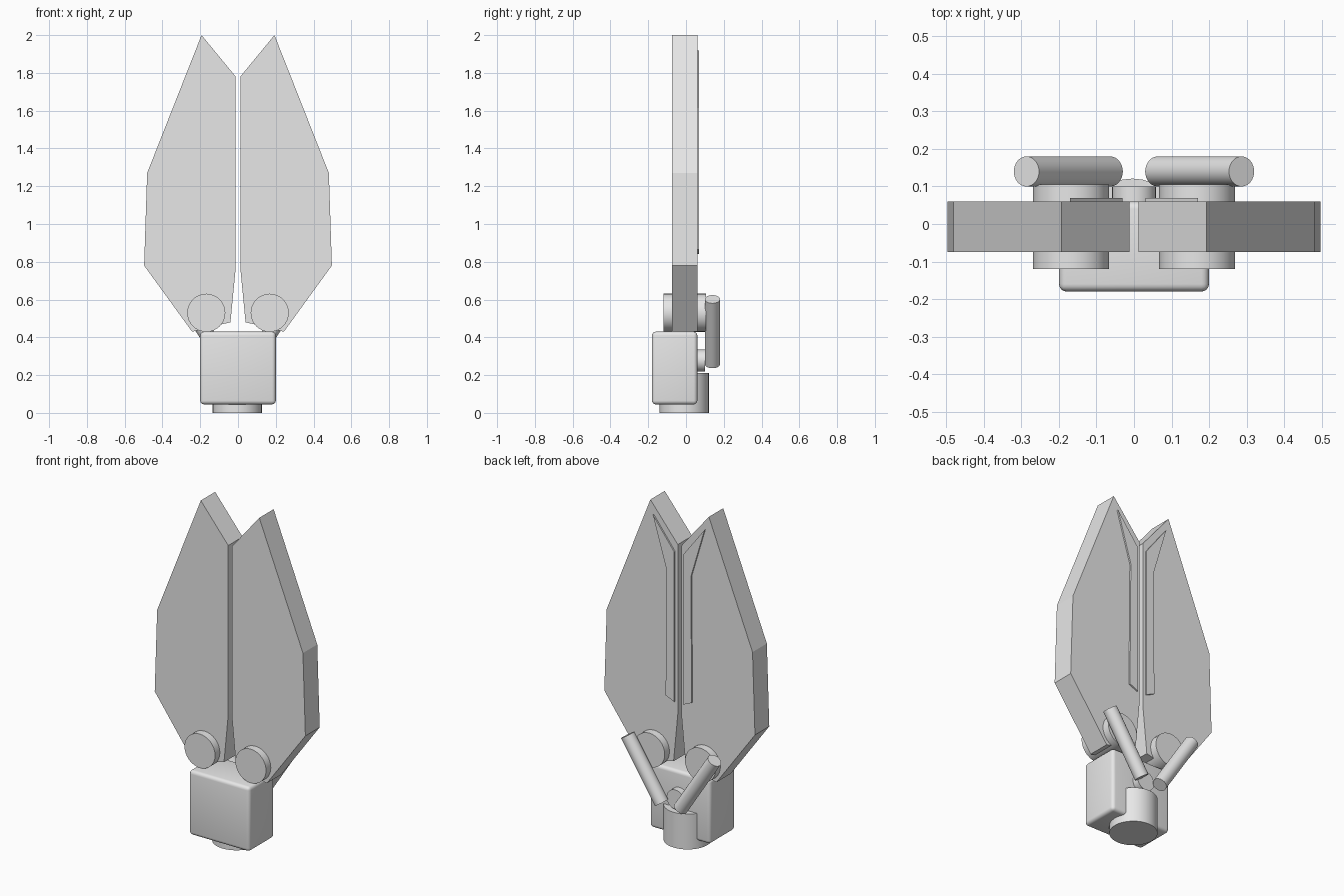
import bpy, bmesh, math
from mathutils import Vector

if "Cube" in bpy.data.objects:
    bpy.data.objects.remove(bpy.data.objects["Cube"])

grey = bpy.data.materials.new("plain grey")
grey.diffuse_color = (0.8, 0.8, 0.8, 1)
grey.use_nodes = True
grey.node_tree.nodes["Principled BSDF"].inputs["Base Color"].default_value = grey.diffuse_color


def finish(name, bm, smooth=False):
    bmesh.ops.recalc_face_normals(bm, faces=bm.faces)
    mesh = bpy.data.meshes.new(name)
    bm.to_mesh(mesh)
    bm.free()
    mesh.materials.append(grey)
    ob = bpy.data.objects.new(name, mesh)
    bpy.context.collection.objects.link(ob)
    if smooth:
        bpy.ops.object.select_all(action='DESELECT')
        ob.select_set(True)
        bpy.context.view_layer.objects.active = ob
        bpy.ops.object.shade_smooth_by_angle(angle=math.radians(35))
    return ob


def slab(name, outline, y0, y1, side):
    """Extrude an x-z outline from y0 to y1, mirrored by side."""
    bm = bmesh.new()
    face = bm.faces.new([bm.verts.new((side * x, y0, z)) for x, z in outline])
    ext = bmesh.ops.extrude_face_region(bm, geom=[face])
    bmesh.ops.translate(bm, vec=(0, y1 - y0, 0),
                        verts=[g for g in ext["geom"] if isinstance(g, bmesh.types.BMVert)])
    return finish(name, bm)


def rod(name, a, b, r, segs=32):
    """Capped cylinder between two points."""
    a, b = Vector(a), Vector(b)
    bm = bmesh.new()
    bmesh.ops.create_cone(bm, cap_ends=True, segments=segs, radius1=r, radius2=r,
                          depth=(b - a).length)
    turn = Vector((0, 0, 1)).rotation_difference(b - a).to_matrix()
    bmesh.ops.rotate(bm, matrix=turn, verts=bm.verts)
    bmesh.ops.translate(bm, vec=(a + b) / 2, verts=bm.verts)
    return finish(name, bm, True)


# rounded body block
bm = bmesh.new()
bmesh.ops.create_cube(bm, size=1)
bmesh.ops.scale(bm, vec=(0.4, 0.24, 0.385), verts=bm.verts)
bmesh.ops.translate(bm, vec=(0, -0.06, 0.2375), verts=bm.verts)
bmesh.ops.bevel(bm, geom=bm.edges[:], offset=0.02, segments=4, profile=0.5, affect='EDGES')
finish("body_block", bm, True)

# mounting post and the boss behind the body
rod("mounting_post", (-0.004, -0.01, 0), (-0.004, -0.01, 0.21), 0.131)
rod("rear_boss", (0, 0.03, 0.277), (0, 0.1, 0.277), 0.058)

jaw = [(0.193, 2.0), (0.012, 1.78), (0.012, 0.77), (0.04, 0.48),
       (0.243, 0.43), (0.497, 0.78), (0.481, 1.27)]
strip = [(0.17, 1.918), (0.03, 1.735), (0.03, 0.84), (0.086, 0.865), (0.08, 1.615)]

for side, label in ((-1, "left"), (1, "right")):
    # jaw blade with raised strip on the back
    slab(label + "_jaw", jaw, -0.075, 0.06, side)
    slab(label + "_jaw_strip", strip, 0.055, 0.069, side)
    # pivot pin through the jaw
    rod(label + "_pivot", (side * 0.168, -0.12, 0.53), (side * 0.168, 0.105, 0.53), 0.101)
    # slanted actuator rod
    ang, half = math.radians(33), 0.205
    dx, dz = half * math.sin(ang), half * math.cos(ang)
    rod(label + "_actuator", (side * (0.175 - dx), 0.14, 0.43 - dz),
        (side * (0.175 + dx), 0.14, 0.43 + dz), 0.04)
